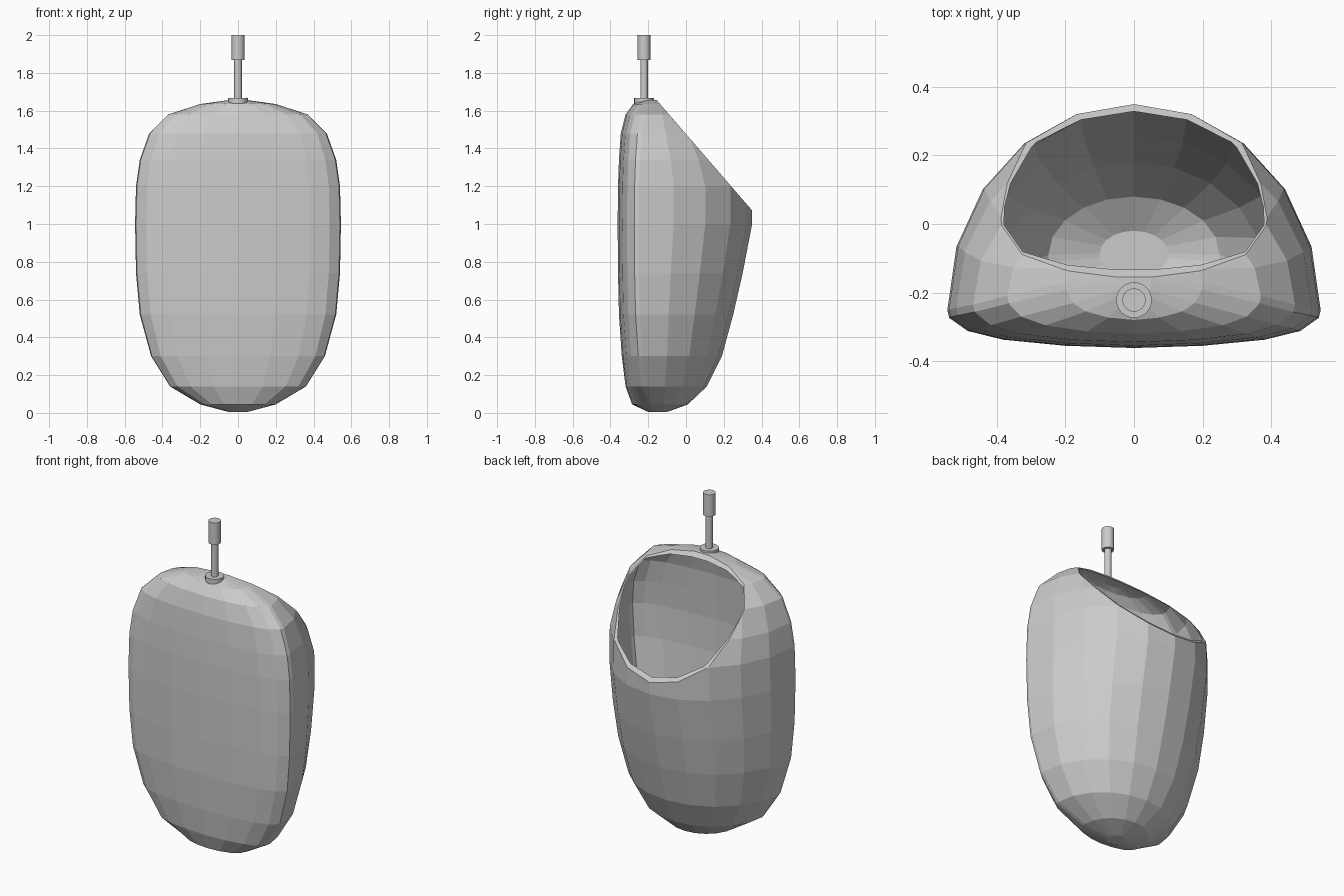
import bpy, bmesh, math
from mathutils import Vector

if "Cube" in bpy.data.objects:
    bpy.data.objects.remove(bpy.data.objects["Cube"])

# Horizontal levels: z, half width, bowl-side depth y, wall-side depth y
OUTER = [(0.005, 0.05, -0.10, -0.20), (0.045, 0.20, 0.01, -0.285),
         (0.14, 0.36, 0.11, -0.32), (0.30, 0.46, 0.19, -0.34),
         (0.52, 0.52, 0.25, -0.355), (0.74, 0.54, 0.30, -0.36),
         (1.0, 0.545, 0.35, -0.362), (1.2, 0.54, 0.35, -0.36),
         (1.34, 0.52, 0.285, -0.355), (1.48, 0.47, 0.18, -0.345),
         (1.58, 0.37, 0.06, -0.32), (1.635, 0.20, -0.05, -0.28),
         (1.656, 0.05, -0.10, -0.22)]
INNER = [(0.30, 0.10, -0.02, -0.15), (0.36, 0.25, 0.08, -0.20),
         (0.52, 0.38, 0.18, -0.25), (0.74, 0.46, 0.26, -0.28),
         (1.0, 0.50, 0.328, -0.30), (1.2, 0.51, 0.33, -0.30),
         (1.34, 0.496, 0.265, -0.29), (1.48, 0.446, 0.16, -0.28),
         (1.57, 0.35, 0.045, -0.26), (1.615, 0.20, -0.05, -0.23),
         (1.63, 0.06, -0.09, -0.20)]
BACK = [(0.99, 0.2), (0.89, 0.55), (0.70, 0.78), (0.37, 0.94)]


def section(w, f, b):
    """Closed outline: half ellipse on the bowl side, flattened on the wall side."""
    y0 = b + min(0.11, 0.5 * (f - b))
    pts = [(w * math.cos(math.pi * i / 10), y0 + (f - y0) * math.sin(math.pi * i / 10))
           for i in range(11)]
    back = [(-x, y) for x, y in BACK] + [(0, 1)] + BACK[::-1]
    return pts + [(w * x, y0 + (b - y0) * y) for x, y in back]


def loft(bm, levels, flip):
    rings = [[bm.verts.new((x, y, z)) for x, y in section(w, f, b)]
             for z, w, f, b in levels]
    faces = []
    for lo, hi in zip(rings, rings[1:]):
        n = len(lo)
        for i in range(n):
            j = (i + 1) % n
            faces.append(bm.faces.new((lo[i], lo[j], hi[j], hi[i])))
    faces.append(bm.faces.new(rings[0][::-1]))
    faces.append(bm.faces.new(rings[-1]))
    if flip:
        bmesh.ops.reverse_faces(bm, faces=faces)


# Basin: outer shell and inner bowl, sliced by the slanted opening and joined by a rim
bm = bmesh.new()
loft(bm, OUTER, False)
loft(bm, INNER, True)
normal = Vector((0, 0.59, 0.51)).normalized()
bmesh.ops.bisect_plane(bm, geom=bm.verts[:] + bm.edges[:] + bm.faces[:], dist=1e-5,
                       plane_co=(0, -0.15, 1.65), plane_no=normal, clear_outer=True)
bmesh.ops.remove_doubles(bm, verts=bm.verts[:], dist=0.002)
bmesh.ops.bridge_loops(bm, edges=[e for e in bm.edges if e.is_boundary])
bmesh.ops.recalc_face_normals(bm, faces=bm.faces[:])
mesh = bpy.data.meshes.new("basin")
bm.to_mesh(mesh)
bm.free()
bpy.context.collection.objects.link(bpy.data.objects.new("basin", mesh))


# Flush pipe on top
def cylinder(name, radius, z0, z1):
    bpy.ops.mesh.primitive_cylinder_add(vertices=24, radius=radius, depth=z1 - z0,
                                        location=(0, -0.222, (z0 + z1) / 2))
    ob = bpy.context.object
    ob.name = name
    bpy.ops.object.shade_smooth_by_angle(angle=math.radians(30))


cylinder("pipe_flange", 0.052, 1.635, 1.668)
cylinder("flush_pipe", 0.02, 1.66, 1.88)
cylinder("pipe_sleeve", 0.034, 1.868, 2.0)
